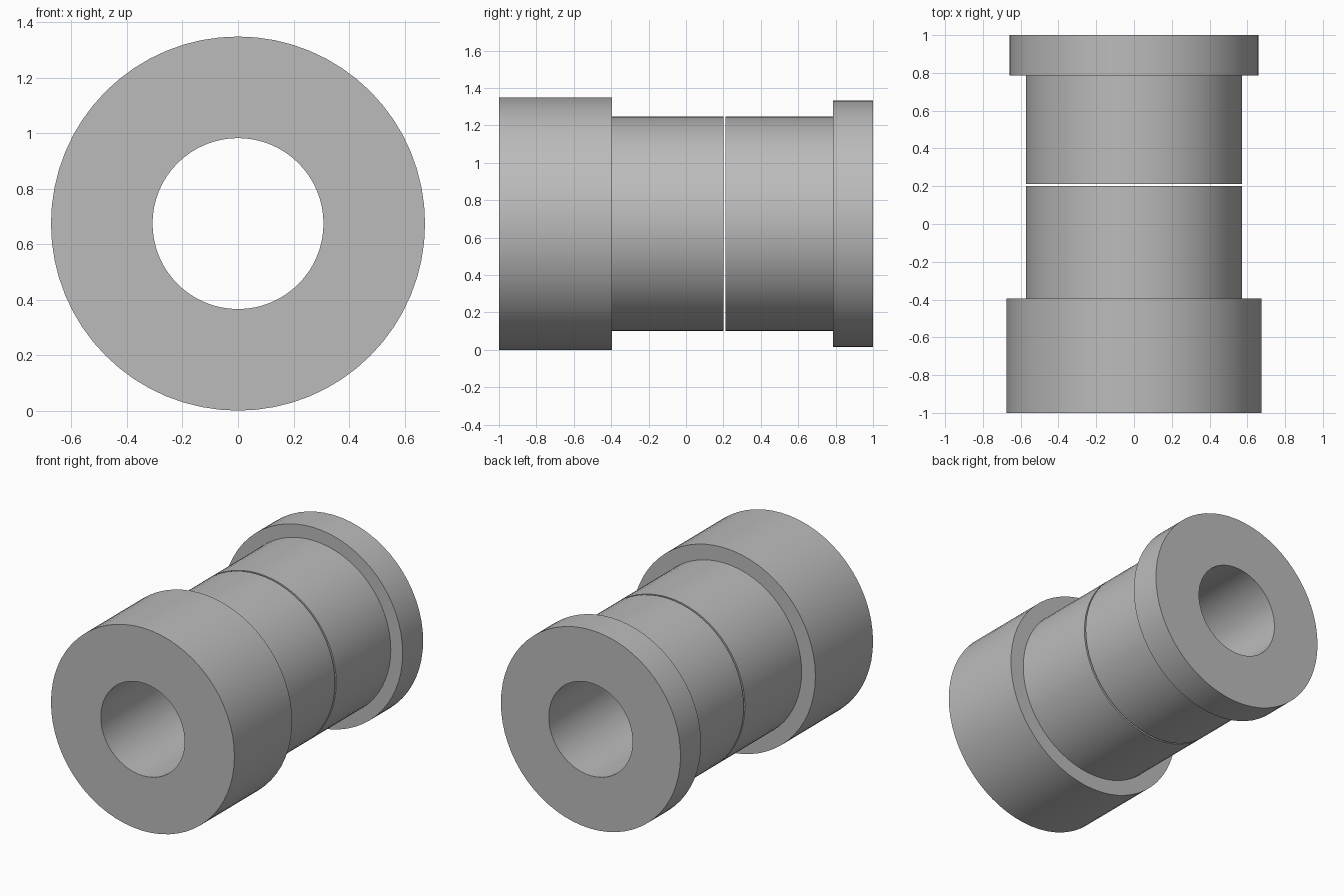
import bpy
import math

cube = bpy.data.objects.get("Cube")
if cube:
    bpy.data.objects.remove(cube, do_unlink=True)

SEGMENTS = 64
AXIS_Z = 0.674
BORE = 0.308
BODY = 0.573

grey = bpy.data.materials.new("plain_grey")
grey.use_nodes = True
colour = (0.5, 0.5, 0.5, 1)
grey.diffuse_color = colour
grey.node_tree.nodes["Principled BSDF"].inputs["Base Color"].default_value = colour


def lathe(name, profile):
    """Revolve a closed (radius, y) profile about the lengthwise axis."""
    count = len(profile)
    verts, faces = [], []
    for i in range(SEGMENTS):
        a = math.tau * i / SEGMENTS
        verts += [(r * math.cos(a), y, AXIS_Z + r * math.sin(a)) for r, y in profile]
        j = (i + 1) % SEGMENTS
        for k in range(count):
            m = (k + 1) % count
            faces.append((i * count + k, i * count + m, j * count + m, j * count + k))
    mesh = bpy.data.meshes.new(name)
    mesh.from_pydata(verts, [], faces)
    mesh.materials.append(grey)
    obj = bpy.data.objects.new(name, mesh)
    bpy.context.collection.objects.link(obj)
    bpy.ops.object.select_all(action="DESELECT")
    obj.select_set(True)
    bpy.context.view_layer.objects.active = obj
    # Consistent outward normals
    bpy.ops.object.mode_set(mode="EDIT")
    bpy.ops.mesh.select_all(action="SELECT")
    bpy.ops.mesh.normals_make_consistent(inside=False)
    bpy.ops.object.mode_set(mode="OBJECT")
    bpy.ops.object.shade_smooth_by_angle(angle=math.radians(30))


def flanged_sleeve(name, outer_end, shoulder, inner_end, flange):
    """Bored sleeve with a wide collar at its outer end."""
    lathe(name, [(BORE, outer_end), (flange, outer_end), (flange, shoulder),
                 (BODY, shoulder), (BODY, inner_end), (BORE, inner_end)])


# Two sleeves separated by a thin gap
flanged_sleeve("front_sleeve", -1.0, -0.395, 0.2, 0.674)
flanged_sleeve("back_sleeve", 1.0, 0.785, 0.212, 0.66)
